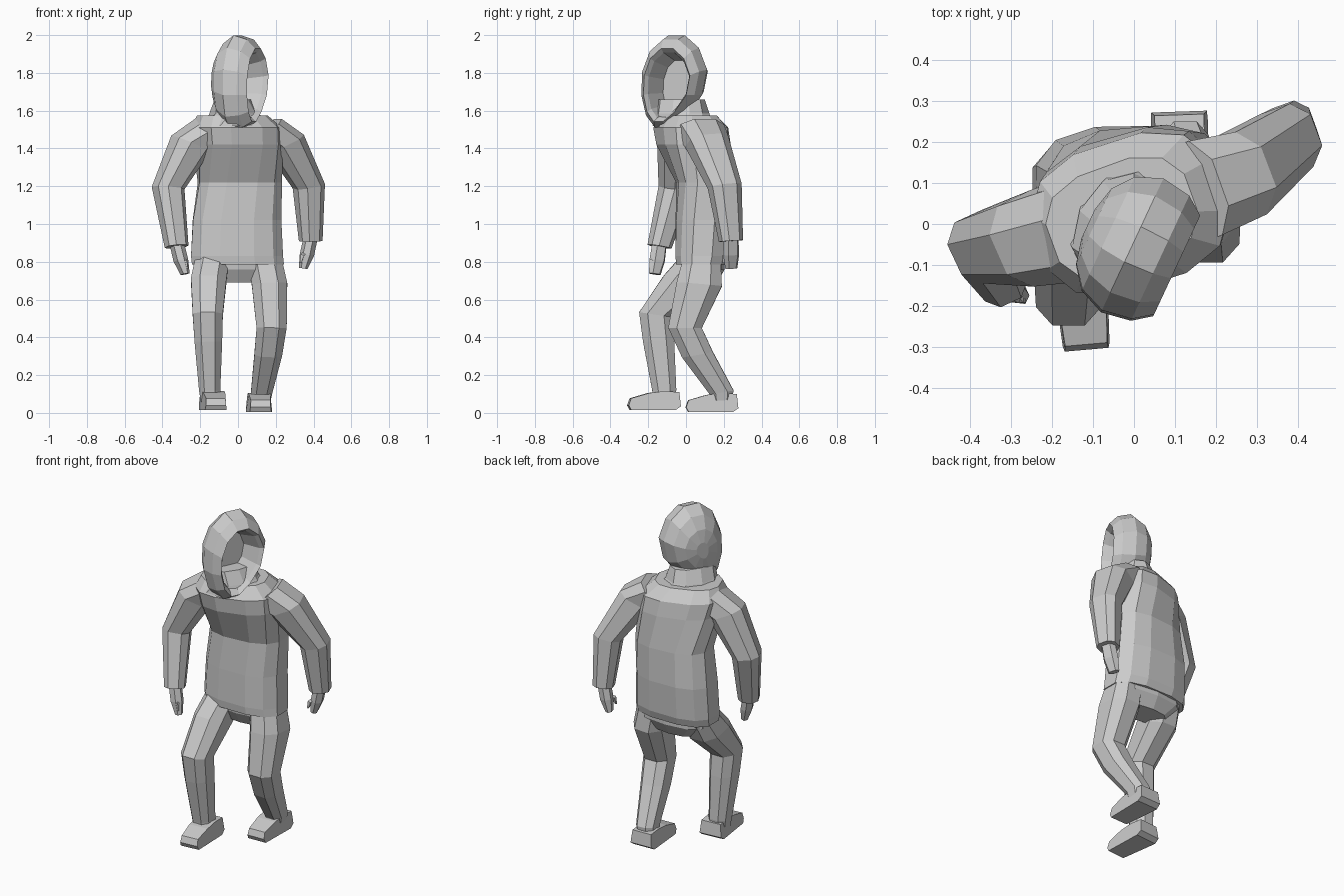
import bpy, bmesh
from math import sin, cos, pi, radians
from mathutils import Vector, Matrix

if "Cube" in bpy.data.objects:
    bpy.data.objects.remove(bpy.data.objects["Cube"])

grey = bpy.data.materials.new("plain_grey")
grey.use_nodes = True
grey.diffuse_color = (0.6, 0.6, 0.6, 1)
grey.node_tree.nodes["Principled BSDF"].inputs["Base Color"].default_value = (0.6, 0.6, 0.6, 1)


def oval(sides, rx, ry, square=1.0):
    """Points round an oval, squarer as square drops below one."""
    for k in range(sides):
        a = 2 * pi * (k + 0.5) / sides
        c, s = cos(a), sin(a)
        yield (rx * abs(c) ** square * (1 if c > 0 else -1),
               ry * abs(s) ** square * (1 if s > 0 else -1))


def skin(name, loops):
    """Join point loops into a closed flat-shaded object."""
    bm = bmesh.new()
    rows = [[bm.verts.new(p) for p in loop] for loop in loops]
    for a, b in zip(rows, rows[1:]):
        for k in range(len(a)):
            n = (k + 1) % len(a)
            bm.faces.new((a[k], a[n], b[n], b[k]))
    bm.faces.new(rows[0])
    bm.faces.new(rows[-1])
    bmesh.ops.recalc_face_normals(bm, faces=bm.faces)
    mesh = bpy.data.meshes.new(name)
    bm.to_mesh(mesh)
    bm.free()
    mesh.materials.append(grey)
    obj = bpy.data.objects.new(name, mesh)
    bpy.context.collection.objects.link(obj)


def loft(name, rings, sides, square=1.0, follow=0.0):
    """Skin rings of (centre, half width, half depth, yaw); follow tilts them to the path."""
    loops = []
    centres = [Vector(r[0]) for r in rings]
    for i, (_, rx, ry, yaw) in enumerate(rings):
        path = centres[min(i + 1, len(rings) - 1)] - centres[max(i - 1, 0)]
        up = Vector((0, 0, 1 if path.z > 0 else -1))
        tilt = up.rotation_difference(up.lerp(path.normalized(), follow)).to_matrix()
        turn = tilt @ Matrix.Rotation(radians(yaw), 3, "Z")
        loops.append([centres[i] + turn @ Vector((x, y, 0)) for x, y in oval(sides, rx, ry, square)])
    skin(name, loops)


# Jacket: hips square on, shoulders twisted
loft("jacket_body", [
    ((0, .08, .785), .25, .135, 0),
    ((-.005, .085, .83), .25, .145, 0),
    ((-.005, .093, 1.02), .24, .15, 1),
    ((.01, .095, 1.22), .225, .145, 5),
    ((0, .04, 1.42), .235, .185, 16),
    ((-.01, .025, 1.51), .24, .185, 18),
    ((-.03, .015, 1.575), .185, .135, 20),
], 12, .75)

# Neck of the hood, sloping from the nape to the chin
loft("hood_neck", [
    ((-.01, -.01, 1.52), .18, .15, 45),
    ((-.02, -.02, 1.585), .145, .125, 65),
    ((-.025, -.03, 1.66), .135, .085, 65),
], 10, .9)

# Hood: upright ovals stepped along the facing direction, from the hollow, over the rim, to the back
hood_turn = Matrix.Translation((.015, -.058, 0)) @ Matrix.Rotation(radians(65), 4, "Z")
hood_loops = []
for forward, half_w, half_h, mid_z in (
        (-.045, .09, .14, 1.73), (.075, .122, .178, 1.735), (.1, .138, .2, 1.735),
        (.055, .172, .24, 1.745), (-.02, .184, .258, 1.75), (-.085, .157, .207, 1.755),
        (-.125, .105, .13, 1.76), (-.14, .04, .05, 1.765)):
    loop = []
    for x, z in oval(12, half_w, half_h):
        low = min(z, 0)
        x = x * (1 + .25 * low / half_h) + .26 * low  # the chin narrows and hangs toward the chest
        loop.append(hood_turn @ Vector((x, -forward, mid_z + z)))
    hood_loops.append(loop)
skin("hood", hood_loops)


# Sleeves: shoulder, upper arm, bent elbow, cuff
def arm(side, shoulder, deltoid, elbow, wrist, tip, yaw):
    loft(side + "_sleeve", [
        (shoulder, .1, .13, yaw),
        (deltoid, .105, .115, yaw),
        (elbow, .082, .088, yaw),
        (wrist, .06, .062, yaw),
    ], 8, .8, .6)
    w, t = Vector(wrist), Vector(tip)
    loft(side + "_hand", [
        (w + Vector((0, 0, .02)), .035, .042, yaw),
        (w.lerp(t, .5), .035, .045, yaw),
        (t, .02, .034, yaw),
    ], 6, .8, .5)
    # Thumb points inward and forward
    inward = -1 if w.x > 0 else 1
    root = w.lerp(t, .35)
    loft(side + "_thumb", [
        (root, .016, .016, 0),
        (root + Vector((inward * .03, -.035, -.025)), .013, .013, 0),
        (root + Vector((inward * .04, -.04, -.065)), .006, .006, 0),
    ], 4, 1, .5)


arm("right", (-.13, -.01, 1.5), (-.25, -.035, 1.425), (-.37, -.055, 1.19),
    (-.325, -.14, .88), (-.28, -.165, .735), 25)
arm("left", (.14, .075, 1.5), (.245, .11, 1.435), (.375, .205, 1.2),
    (.385, .238, .91), (.345, .24, .765), 20)

# Trouser seat under the jacket hem
loft("trouser_seat", [
    ((0, .085, .86), .225, .12, 0),
    ((0, .09, .76), .215, .115, 0),
    ((0, .09, .69), .13, .075, 0),
], 10, .75)


def leg(side, points, foot, toe_out):
    sizes = ((.095, .105), (.1, .128), (.085, .095), (.078, .088), (.06, .068), (.055, .06))
    loft(side + "_leg", [(p, rx, ry, 0) for p, (rx, ry) in zip(points, sizes)], 8, .8, .35)
    # Shoe: one side outline, spread to both flanks with a narrower top
    outline = [(-.125, 0), (-.138, .025), (-.125, .062), (-.03, .09), (.05, .1), (.13, .095), (.138, .02), (.11, 0)]
    turn = Matrix.Translation(foot) @ Matrix.Rotation(radians(toe_out), 4, "Z")
    skin(side + "_shoe", [[turn @ Vector((s * (.07 - z * .1 + min(y, 0) * .1), y, z)) for y, z in outline]
                          for s in (-1, 1)])


leg("right", [(-.135, .08, .82), (-.155, .0, .7), (-.16, -.16, .52),
              (-.157, -.145, .38), (-.15, -.115, .12), (-.145, -.115, .06)], (-.128, -.17, .015), 5)
leg("left", [(.14, .085, .82), (.167, .07, .68), (.178, -.005, .45),
             (.16, .06, .31), (.125, .188, .11), (.12, .19, .06)], (.115, .137, .005), 2)
